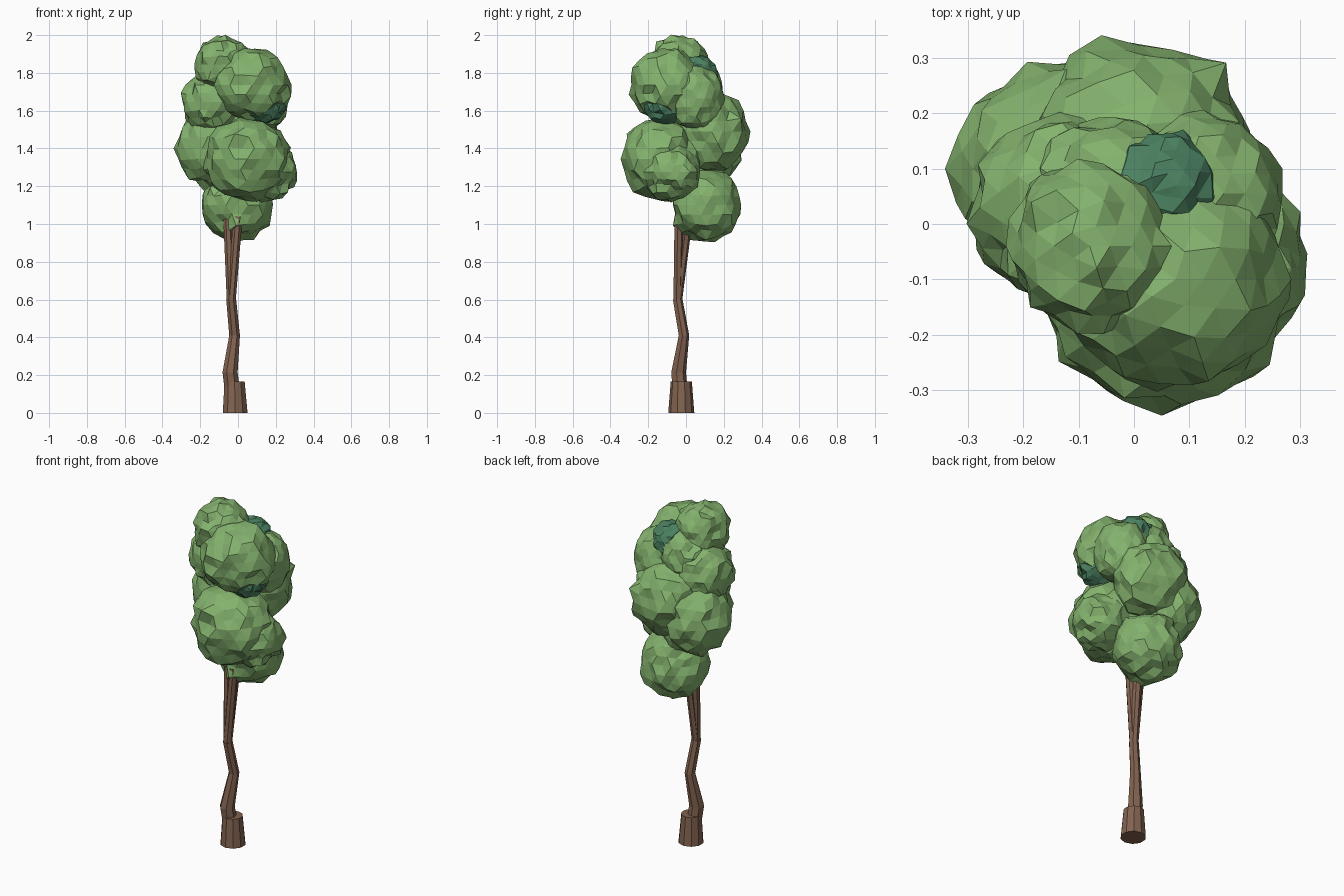
import bpy, bmesh
from mathutils import Vector, noise

if "Cube" in bpy.data.objects:
    bpy.data.objects.remove(bpy.data.objects["Cube"])


def material(name, rgb):
    m = bpy.data.materials.new(name)
    m.use_nodes = True
    m.diffuse_color = (*rgb, 1)
    m.node_tree.nodes["Principled BSDF"].inputs["Base Color"].default_value = (*rgb, 1)
    return m


LEAF = material("leaf green", (0.23, 0.445, 0.155))
TEAL = material("dark teal leaf", (0.07, 0.22, 0.12))
BARK = material("bark brown", (0.225, 0.125, 0.08))


def add_object(name, bm, mat):
    bmesh.ops.recalc_face_normals(bm, faces=bm.faces)
    mesh = bpy.data.meshes.new(name)
    bm.to_mesh(mesh)
    bm.free()
    mesh.materials.append(mat)
    obj = bpy.data.objects.new(name, mesh)
    bpy.context.collection.objects.link(obj)
    return obj


def foliage(name, centre, radii, mat=LEAF):
    """Faceted leaf clump: an icosphere with lumpy noise."""
    bm = bmesh.new()
    bmesh.ops.create_icosphere(bm, subdivisions=3, radius=1)
    c, r = Vector(centre), Vector(radii)
    for v in bm.verts:
        n = v.co.normalized()
        lump = 1 + 0.1 * noise.noise(n * 2 + c * 9) + 0.16 * noise.noise(n * 4.5 + c * 17)
        v.co = c + n * r * lump
    # Merge short edges for irregular facets
    bmesh.ops.remove_doubles(bm, verts=bm.verts, dist=0.027)
    return add_object(name, bm, mat)


def limb(name, path, sides=7):
    """Faceted tube through (x, y, z, radius) points."""
    bm = bmesh.new()
    rings = []
    for x, y, z, rad in path:
        ring = bmesh.ops.create_circle(bm, segments=sides, radius=rad)["verts"]
        bmesh.ops.translate(bm, verts=ring, vec=(x, y, z))
        rings.append(ring)
    for a, b in zip(rings, rings[1:]):
        for i in range(sides):
            j = (i + 1) % sides
            bm.faces.new((a[i], a[j], b[j], b[i]))
    bm.faces.new(rings[0])
    bm.faces.new(rings[-1])
    return add_object(name, bm, BARK)


# Stump, crooked trunk and the three branches
limb("stump", [(-0.015, -0.025, 0, 0.069), (-0.018, -0.025, 0.165, 0.056)], 10)
limb("trunk", [(-0.025, -0.03, 0.08, 0.042), (-0.042, -0.041, 0.215, 0.041),
               (-0.018, -0.012, 0.41, 0.029), (-0.036, -0.045, 0.6, 0.027)])
for side, tip in {"left": (0.0, -0.038), "right": (-0.054, -0.012), "back": (-0.02, 0.012)}.items():
    limb(side + "_branch", [(-0.036, -0.045, 0.59, 0.024), (*tip, 1.04, 0.025)])

# Leaf clumps from the bottom up
foliage("bottom_foliage", (-0.005, 0.108, 1.1), (0.185, 0.182, 0.19))
foliage("left_foliage", (0.165, -0.08, 1.275), (0.15, 0.155, 0.15))
foliage("front_foliage", (0.05, -0.125, 1.345), (0.225, 0.205, 0.22))
foliage("right_foliage", (-0.13, 0.1, 1.4), (0.19, 0.19, 0.215))
foliage("back_foliage", (0.01, 0.135, 1.49), (0.2, 0.195, 0.215))
foliage("upper_right_foliage", (-0.135, 0.03, 1.645), (0.16, 0.165, 0.165))
foliage("upper_left_foliage", (0.125, 0.055, 1.665), (0.15, 0.145, 0.18))
foliage("upper_front_foliage", (0.075, -0.1, 1.735), (0.2, 0.2, 0.19))
foliage("upper_back_foliage", (-0.04, 0.06, 1.72), (0.15, 0.13, 0.15))
foliage("top_foliage", (-0.08, -0.04, 1.845), (0.15, 0.155, 0.152))

# Dark clumps showing through between the green ones
foliage("dark_top_foliage", (0.053, 0.07, 1.785), (0.105, 0.095, 0.112), TEAL)
foliage("dark_front_foliage", (0.14, -0.115, 1.635), (0.11, 0.115, 0.105), TEAL)
